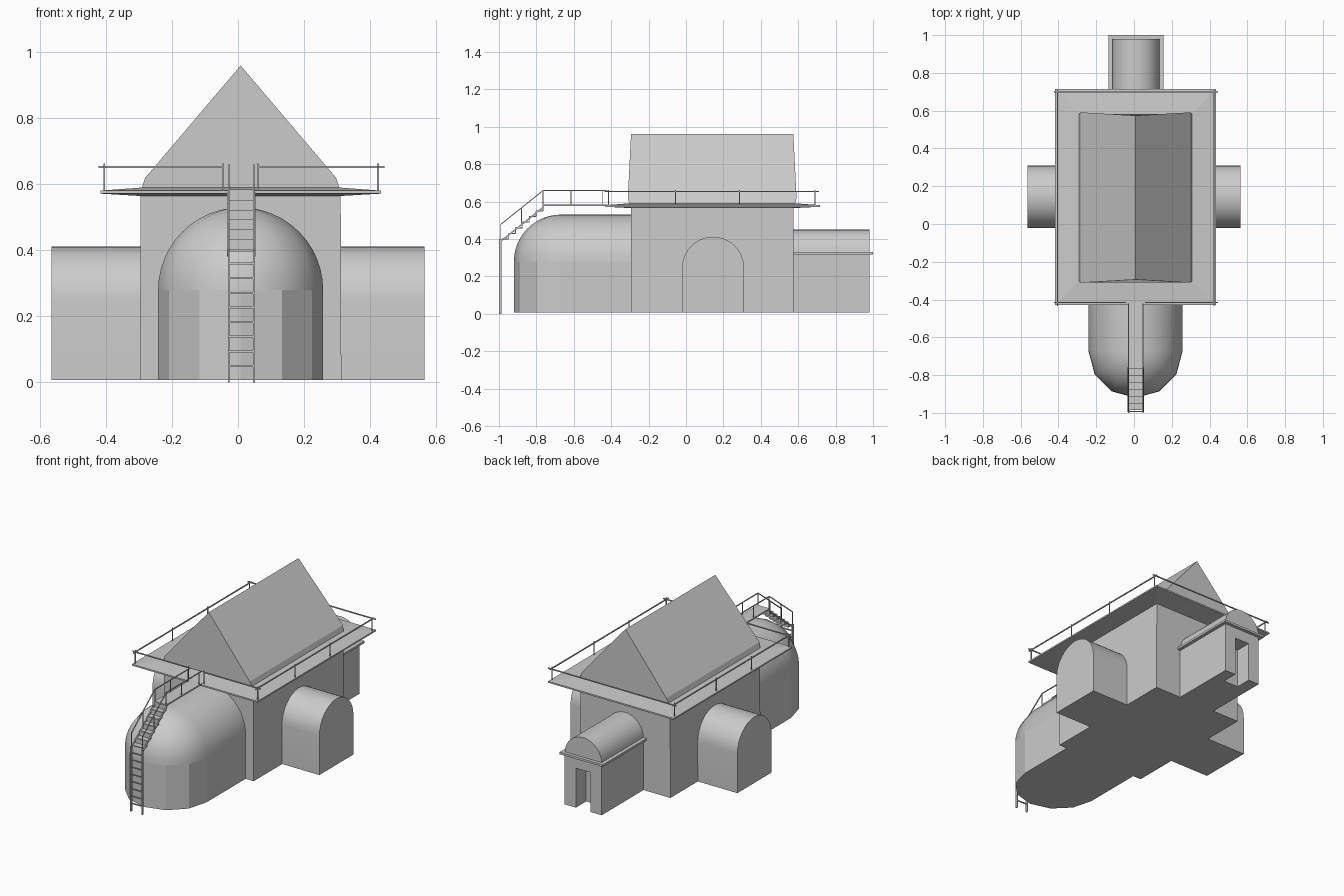
import bpy, bmesh
from math import sin, cos, pi
from mathutils import Vector, Matrix

if "Cube" in bpy.data.objects:
    bpy.data.objects.remove(bpy.data.objects["Cube"])

CX, CY, Z0 = 0.008, 0.14, 0.008
smooth_objs = []


def finish(name, bm, smooth=False):
    bmesh.ops.remove_doubles(bm, verts=bm.verts, dist=1e-5)
    bmesh.ops.recalc_face_normals(bm, faces=bm.faces)
    me = bpy.data.meshes.new(name)
    bm.to_mesh(me)
    bm.free()
    ob = bpy.data.objects.new(name, me)
    bpy.context.collection.objects.link(ob)
    if smooth:
        smooth_objs.append(ob)
    return ob


def loft(name, rings, smooth=False):
    """Skin closed rings of points in order and cap both ends."""
    bm = bmesh.new()
    vs = [[bm.verts.new(p) for p in ring] for ring in rings]
    n = len(vs[0])
    for a, b in zip(vs, vs[1:]):
        for i in range(n):
            j = (i + 1) % n
            bm.faces.new((a[i], a[j], b[j], b[i]))
    bm.faces.new(vs[0])
    bm.faces.new(vs[-1])
    return finish(name, bm, smooth)


def rect(hx, hy, z, cx=CX, cy=CY):
    return [(cx + sx * hx, cy + sy * hy, z) for sx, sy in ((-1, -1), (1, -1), (1, 1), (-1, 1))]


def arch(c, r, base, spring, n=16):
    """Round-headed profile as (horizontal, z) points."""
    pts = [(c - r, base), (c + r, base)] if spring > base else []
    return pts + [(c + r * cos(pi * i / n), spring + r * sin(pi * i / n)) for i in range(n + 1)]


def add_box(bm, x0, x1, y0, y1, z0, z1):
    m = Matrix.Translation(((x0 + x1) / 2, (y0 + y1) / 2, (z0 + z1) / 2))
    bmesh.ops.create_cube(bm, size=1, matrix=m @ Matrix.Diagonal((x1 - x0, y1 - y0, z1 - z0, 1)))


def add_bar(bm, a, b, t=0.006):
    a, b = Vector(a), Vector(b)
    d = b - a
    m = Matrix.Translation((a + b) / 2) @ d.to_track_quat('Z', 'Y').to_matrix().to_4x4()
    bmesh.ops.create_cube(bm, size=1, matrix=m @ Matrix.Diagonal((t, t, d.length, 1)))


# central hall
loft("main_hall", [rect(0.305, 0.435, Z0), rect(0.303, 0.435, 0.57)])

# side wings with arched vaults
for name, s in (("left_wing", -1), ("right_wing", 1)):
    prof = arch(0.145, 0.165, Z0, 0.247)
    loft(name, [[(x, y, z) for y, z in prof] for x in (s * 0.28, s * 0.565)], True)

# front apse: D-shaped rings, faceted wall then smooth dome and barrel
def apse_ring(r, z):
    pts = [(CX + r * cos(pi * i / 6), -0.67 - r * sin(pi * i / 6), z) for i in range(7)]
    return [(CX + r, -0.28, z)] + pts + [(CX - r, -0.28, z)]

levels = [(0.25, Z0)] + [(0.25 * cos(pi / 2 * i / 12), 0.28 + 0.25 * sin(pi / 2 * i / 12)) for i in range(12)]
apse = loft("front_apse", [apse_ring(r, z) for r, z in levels + [(0.004, 0.53)]])
for p in apse.data.polygons:
    p.use_smooth = p.center.z > 0.281 and abs(p.normal.y) < 0.999

# eaves platform, thicker towards the walls
loft("eaves_platform", [rect(0.305, 0.435, 0.565), rect(0.425, 0.573, 0.572, cy=0.143),
                        rect(0.425, 0.573, 0.581, cy=0.143), rect(0.305, 0.45, 0.59)])

# gabled roof with small flare at the eaves and slightly leaning gable ends
prof = [(-0.301, 0.58, 0.44), (0.301, 0.58, 0.44), (0.299, 0.59, 0.443), (0.289, 0.62, 0.451),
        (0, 0.96, 0.434), (-0.289, 0.62, 0.451), (-0.299, 0.59, 0.443)]
loft("gable_roof", [[(CX + x, CY + s * h, z) for x, z, h in prof] for s in (-1, 1)])

# rear porch: walls around a door recess, lintel, cornice and vault
PX = 0.01
bm = bmesh.new()
add_box(bm, PX - 0.125, PX + 0.125, 0.56, 0.88, Z0, 0.325)
for x0, x1 in ((-0.125, -0.05), (0.05, 0.125)):
    add_box(bm, PX + x0, PX + x1, 0.88, 0.98, Z0, 0.325)
add_box(bm, PX - 0.05, PX + 0.05, 0.88, 0.98, 0.25, 0.325)
finish("rear_porch", bm)
bm = bmesh.new()
add_box(bm, PX - 0.146, PX + 0.146, 0.56, 1.0, 0.317, 0.33)
finish("porch_cornice", bm)
prof = arch(PX, 0.125, 0.325, 0.325)
loft("porch_vault", [[(x, y, z) for x, z in prof] for y in (0.56, 0.98)], True)

# platform railing with an opening at the front walkway
XL, XR, YF, YB, ZR = -0.405, 0.424, -0.415, 0.70, 0.653
bm = bmesh.new()
for x in (XL, XR):
    add_bar(bm, (x, YF - 0.02, ZR), (x, YB + 0.01, ZR))
    for y in (YF, -0.055, 0.285, YB - 0.01):
        add_bar(bm, (x, y, 0.575), (x, y, 0.663), 0.005)
add_bar(bm, (XL - 0.018, YB, ZR), (XR + 0.02, YB, ZR))
for x, inner in ((XL - 0.018, -0.045), (XR + 0.02, 0.06)):
    add_bar(bm, (x, YF, ZR), (inner, YF, ZR))
    add_bar(bm, (inner, YF, 0.578), (inner, YF, 0.663), 0.005)
finish("platform_railing", bm)

# walkway, stairs and ladder over the apse
LX, RX = -0.03, 0.05
bm = bmesh.new()
add_box(bm, LX, RX, -0.765, -0.42, 0.576, 0.585)
finish("walkway", bm)

bm = bmesh.new()
N = 6
dy, dz = 0.22 / N, 0.18 / N
for i in range(N):
    y, z = -0.765 - i * dy, 0.58 - (i + 1) * dz
    add_box(bm, LX, RX, y - dy, y, z - 0.003, z + 0.003)
    add_box(bm, LX, RX, y - 0.002, y + 0.002, z, z + dz)
for x in (LX, RX):
    add_bar(bm, (x, -0.76, 0.572), (x, -0.993, 0.385), 0.007)
finish("stairs", bm)

bm = bmesh.new()
for x in (LX + 0.002, RX - 0.002):
    path = [(x, -0.42, 0.658), (x, -0.765, 0.658), (x, -0.99, 0.478)]
    for a, b in zip(path, path[1:]):
        add_bar(bm, a, b, 0.005)
    for y, z0, z1 in ((-0.445, 0.58, 0.66), (-0.615, 0.58, 0.66), (-0.765, 0.575, 0.66), (-0.88, 0.48, 0.565)):
        add_bar(bm, (x, y, z0), (x, y, z1), 0.004)
finish("stair_handrails", bm)

bm = bmesh.new()
for x in (LX + 0.002, RX - 0.002):
    add_box(bm, x - 0.003, x + 0.003, -1.0, -0.986, 0, 0.40)
    add_bar(bm, (x, -0.99, 0.39), (x, -0.99, 0.48), 0.004)
for i in range(8):
    z = 0.05 + i * 0.0443
    add_bar(bm, (LX, -0.993, z), (RX, -0.993, z), 0.006)
finish("ladder", bm)

# smooth the vaults only
bpy.ops.object.select_all(action='DESELECT')
for ob in smooth_objs:
    ob.select_set(True)
bpy.context.view_layer.objects.active = smooth_objs[0]
bpy.ops.object.shade_smooth_by_angle(angle=0.6)
